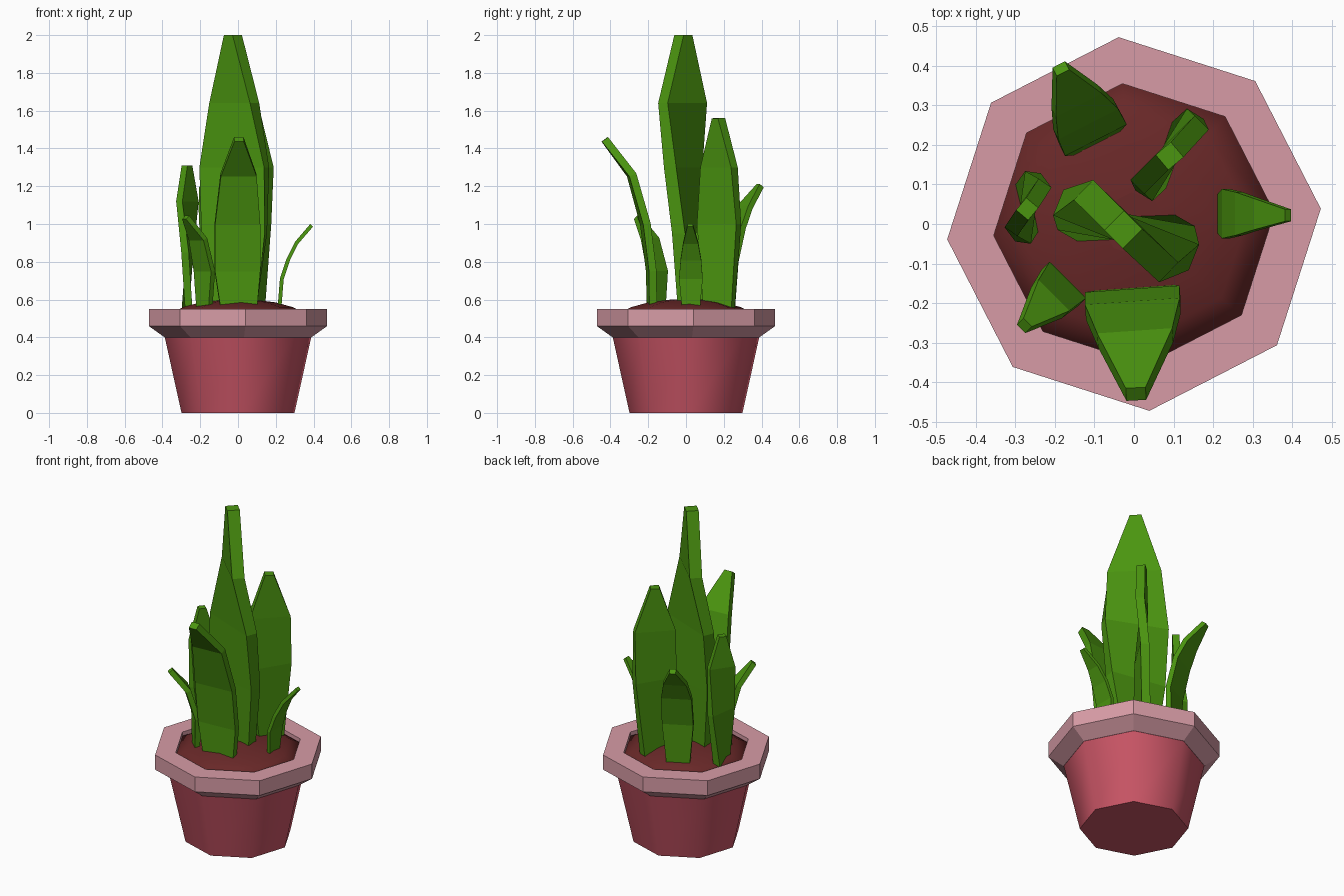
import bpy, bmesh, math
from mathutils import Vector

if "Cube" in bpy.data.objects:
    bpy.data.objects.remove(bpy.data.objects["Cube"])


def material(name, rgb):
    m = bpy.data.materials.new(name)
    m.diffuse_color = (*rgb, 1)
    m.use_nodes = True
    m.node_tree.nodes["Principled BSDF"].inputs["Base Color"].default_value = m.diffuse_color
    return m


POT = material("rose clay", (0.58, 0.09, 0.13))
RIM = material("pale pink", (0.68, 0.33, 0.38))
SOIL = material("dark soil", (0.14, 0.021, 0.021))
LEAF = material("leaf green", (0.07, 0.30, 0.005))


def finish(name, bm, mat):
    bmesh.ops.recalc_face_normals(bm, faces=bm.faces)
    me = bpy.data.meshes.new(name)
    bm.to_mesh(me)
    bm.free()
    me.materials.append(mat)
    ob = bpy.data.objects.new(name, me)
    bpy.context.collection.objects.link(ob)
    return ob


def bridge(bm, a, b):
    n = len(a)
    for i in range(n):
        bm.faces.new((a[i], a[(i + 1) % n], b[(i + 1) % n], b[i]))


def octagon_lathe(name, profile, mat, closed=False, smooth=False):
    """Turn an (r, z) profile into an eight-sided part."""
    bm = bmesh.new()
    rings = []
    for r, z in profile:
        angs = [math.radians(4.7 + 45 * i) for i in range(8)]
        rings.append([bm.verts.new((r * math.cos(a), r * math.sin(a), z)) for a in angs])
    for a, b in zip(rings, rings[1:]):
        bridge(bm, a, b)
    if closed:
        bridge(bm, rings[-1], rings[0])
    else:
        bm.faces.new(rings[0])
        bm.faces.new(rings[-1])
    ob = finish(name, bm, mat)
    if smooth:
        for p in ob.data.polygons:
            p.use_smooth = len(p.vertices) == 4
    return ob


def leaf(name, thick, stations):
    """Strap leaf; each station is x, y, z, width, width direction in degrees."""
    bm = bmesh.new()
    pts = [Vector(s[:3]) for s in stations]
    rings = []
    for i, s in enumerate(stations):
        tangent = pts[min(i + 1, len(pts) - 1)] - pts[max(i - 1, 0)]
        a = math.radians(s[4])
        w = Vector((math.cos(a), math.sin(a), 0))
        n = w.cross(tangent).normalized() * thick / 2
        w *= s[3] / 2
        rings.append([bm.verts.new(pts[i] + p) for p in (w + n, n - w, -w - n, w - n)])
    for a, b in zip(rings, rings[1:]):
        bridge(bm, a, b)
    bm.faces.new(rings[0])
    bm.faces.new(rings[-1])
    finish(name, bm, LEAF)


# Pot, overhanging rim and mounded soil
octagon_lathe("pot_body", [(0.30, 0), (0.39, 0.405)], POT, smooth=True)
octagon_lathe("pot_rim", [(0.356, 0.40), (0.39, 0.40), (0.474, 0.46),
                          (0.474, 0.55), (0.356, 0.55)], RIM, closed=True)
octagon_lathe("soil", [(0.358, 0.45), (0.358, 0.525), (0.29, 0.56),
                       (0.20, 0.585), (0.08, 0.60)], SOIL, smooth=True)

# Upright twisted leaves
leaf("tall_leaf", 0.07, [
    (-0.02, -0.01, 0.52, 0.23, 2), (-0.02, -0.01, 0.95, 0.34, -10),
    (-0.02, -0.015, 1.3, 0.37, -22), (-0.02, -0.018, 1.64, 0.30, -44),
    (-0.027, -0.014, 2.0, 0.065, -45)])
leaf("back_right_leaf", 0.05, [
    (0.09, 0.175, 0.5, 0.15, 70), (0.09, 0.175, 1.0, 0.245, 58),
    (0.09, 0.175, 1.3, 0.23, 45), (0.09, 0.172, 1.56, 0.05, 40)])
leaf("left_leaf", 0.04, [
    (-0.27, 0.042, 0.5, 0.12, 102), (-0.268, 0.042, 0.85, 0.18, 82),
    (-0.268, 0.042, 1.12, 0.15, 55), (-0.27, 0.038, 1.31, 0.04, 50)])

# Leaves bending outwards
leaf("front_leaf", 0.04, [
    (0.005, -0.18, 0.5, 0.18, 4), (-0.003, -0.184, 0.75, 0.24, 4),
    (-0.003, -0.215, 1.0, 0.24, 4), (0.003, -0.288, 1.26, 0.19, 4),
    (0.005, -0.43, 1.448, 0.05, 3)])
leaf("front_left_leaf", 0.03, [
    (-0.178, -0.15, 0.5, 0.08, -45), (-0.178, -0.152, 0.75, 0.13, -45),
    (-0.212, -0.19, 0.92, 0.11, -45), (-0.277, -0.257, 1.035, 0.03, -45)])
leaf("right_leaf", 0.02, [
    (0.215, 0.026, 0.5, 0.085, 90), (0.232, 0.026, 0.71, 0.125, 90),
    (0.265, 0.026, 0.81, 0.11, 90), (0.31, 0.025, 0.9, 0.08, 90),
    (0.39, 0.022, 0.993, 0.03, 90)])
leaf("back_left_leaf", 0.03, [
    (-0.1, 0.215, 0.5, 0.12, 27), (-0.103, 0.225, 0.8, 0.175, 27),
    (-0.122, 0.265, 0.98, 0.17, 27), (-0.145, 0.312, 1.09, 0.13, 27),
    (-0.185, 0.393, 1.203, 0.035, 27)])
